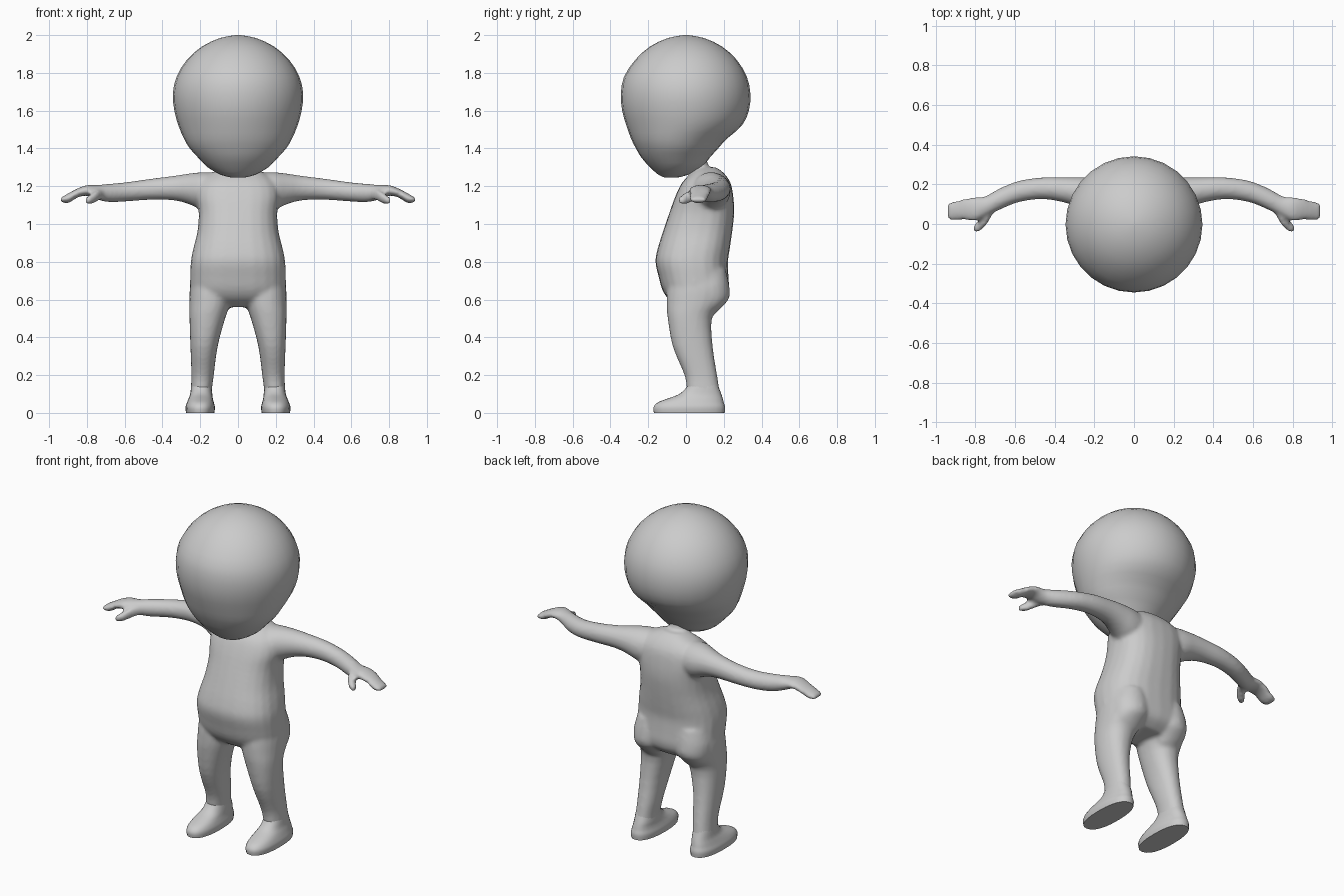
import bpy, bmesh, math
from mathutils import Vector

grey = bpy.data.materials.new("plain grey")
grey.diffuse_color = (0.6, 0.6, 0.6, 1)


def spline(rows, steps):
    """Catmull-Rom interpolation of a short list of section rows."""
    out, n = [], len(rows)
    for i in range(n - 1):
        a, b, c, d = (rows[max(0, min(n - 1, i + k))] for k in (-1, 0, 1, 2))
        for s in range(steps):
            t = s / steps
            out.append([q + 0.5 * t * (r - p + t * (2 * p - 5 * q + 4 * r - s4 + t * (3 * (q - r) + s4 - p)))
                        for p, q, r, s4 in zip(a, b, c, d)])
    return out + [list(rows[-1])]


def loft(bm, rows, axis, sides=24, steps=3, power=1.0, mirror=False):
    """Loft rounded sections. Row: (position, u_min, u_max, v_min, v_max).
    axis z: u = x, v = y.  axis x: u = y, v = z."""
    for sign in ((1, -1) if mirror else (1,)):
        rings = []
        for p, u0, u1, v0, v1 in spline(rows, steps):
            ring = []
            for k in range(sides):
                a = 2 * math.pi * k / sides
                c, s = math.cos(a), math.sin(a)
                u = (u0 + u1) / 2 + (u1 - u0) / 2 * math.copysign(abs(c) ** power, c)
                v = (v0 + v1) / 2 + (v1 - v0) / 2 * math.copysign(abs(s) ** power, s)
                co = (u, v, p) if axis == "z" else (p, u, v)
                ring.append(bm.verts.new((co[0] * sign, co[1], co[2])))
            rings.append(ring)
        for a, b in zip(rings, rings[1:]):
            for k in range(sides):
                j = (k + 1) % sides
                bm.faces.new((a[k], a[j], b[j], b[k]))
        bm.faces.new(rings[0][::-1])
        bm.faces.new(rings[-1])
    bmesh.ops.recalc_face_normals(bm, faces=bm.faces[:])


def finish(bm, name, angle):
    me = bpy.data.meshes.new(name)
    bm.to_mesh(me)
    bm.free()
    me.materials.append(grey)
    ob = bpy.data.objects.new(name, me)
    bpy.context.collection.objects.link(ob)
    bpy.ops.object.select_all(action="DESELECT")
    ob.select_set(True)
    bpy.context.view_layer.objects.active = ob
    bpy.ops.object.shade_smooth_by_angle(angle=math.radians(angle))
    return ob


# Head: egg leaning forward at the chin
bm = bmesh.new()
loft(bm, [(1.245, -.03, .03, -.11, -.05), (1.26, -.09, .09, -.145, .01),
          (1.30, -.16, .16, -.19, .085), (1.35, -.21, .21, -.235, .125),
          (1.40, -.255, .255, -.265, .17), (1.45, -.285, .285, -.29, .215),
          (1.52, -.315, .315, -.315, .295), (1.60, -.337, .337, -.338, .333),
          (1.69, -.345, .345, -.345, .341), (1.78, -.325, .325, -.328, .322),
          (1.87, -.27, .27, -.268, .268), (1.94, -.19, .19, -.19, .19),
          (1.985, -.095, .095, -.095, .095), (2.0, -.012, .012, -.012, .012)],
     "z", sides=28, steps=2)
finish(bm, "head", 60)

# Body: torso, neck, arms, hands and legs blended into one skin
bm = bmesh.new()
loft(bm, [(.56, -.15, .15, -.03, .16), (.60, -.22, .22, -.09, .21),
          (.65, -.25, .25, -.125, .228), (.72, -.253, .253, -.145, .225),
          (.80, -.25, .25, -.162, .222), (.87, -.237, .237, -.15, .232),
          (.96, -.215, .215, -.122, .245), (1.06, -.208, .208, -.088, .255),
          (1.15, -.22, .22, -.055, .25), (1.22, -.20, .20, -.02, .235),
          (1.27, -.14, .14, .03, .2), (1.30, -.06, .06, .06, .16)],
     "z", power=.8)
# Neck
loft(bm, [(1.2, -.07, .07, .01, .16), (1.28, -.055, .055, .015, .125),
          (1.4, -.055, .055, .0, .10)], "z")
# Legs
loft(bm, [(.05, .14, .25, .03, .19), (.12, .138, .25, .005, .178),
          (.20, .128, .247, -.008, .165), (.35, .108, .252, -.07, .142),
          (.50, .068, .257, -.097, .137), (.58, .04, .258, -.103, .19),
          (.66, .03, .255, -.10, .215), (.75, .05, .24, -.08, .2)],
     "z", power=.9, mirror=True)
# Buttocks
loft(bm, [(.52, .09, .19, .09, .15), (.56, .06, .23, .05, .19),
          (.61, .03, .245, .0, .23), (.68, .02, .245, .0, .228),
          (.76, .04, .22, .02, .21)], "z", mirror=True)
# Arms
loft(bm, [(.08, .04, .22, 1.06, 1.27), (.18, .03, .235, 1.07, 1.275),
          (.26, .07, .235, 1.105, 1.267), (.34, .105, .235, 1.125, 1.255),
          (.46, .125, .235, 1.128, 1.24), (.58, .11, .218, 1.12, 1.223),
          (.68, .07, .178, 1.115, 1.213), (.75, .035, .14, 1.13, 1.207),
          (.80, .015, .135, 1.15, 1.206), (.85, .02, .13, 1.14, 1.188),
          (.90, .018, .115, 1.11, 1.162), (.94, .022, .108, 1.118, 1.138)],
     "x", mirror=True)
# Thumbs
loft(bm, [(.715, .045, .085, 1.13, 1.18), (.745, -.005, .06, 1.12, 1.18),
          (.775, -.035, .03, 1.105, 1.16), (.808, -.045, -.008, 1.108, 1.14)],
     "x", mirror=True)
body = finish(bm, "body", 60)
rm = body.modifiers.new("blend", "REMESH")
rm.mode = "VOXEL"
rm.voxel_size = 0.011
rm.use_smooth_shade = True
sm = body.modifiers.new("soften", "SMOOTH")
sm.factor = 0.5
sm.iterations = 6

# Feet: flat soles with rounded toes
bm = bmesh.new()
loft(bm, [(0, .125, .275, -.17, .205), (.03, .122, .278, -.172, .207),
          (.055, .128, .27, -.15, .2), (.075, .133, .262, -.10, .195),
          (.10, .136, .253, -.035, .187), (.14, .141, .248, .006, .172),
          (.18, .145, .24, .02, .16)],
     "z", power=.85, mirror=True)
finish(bm, "feet", 50)
